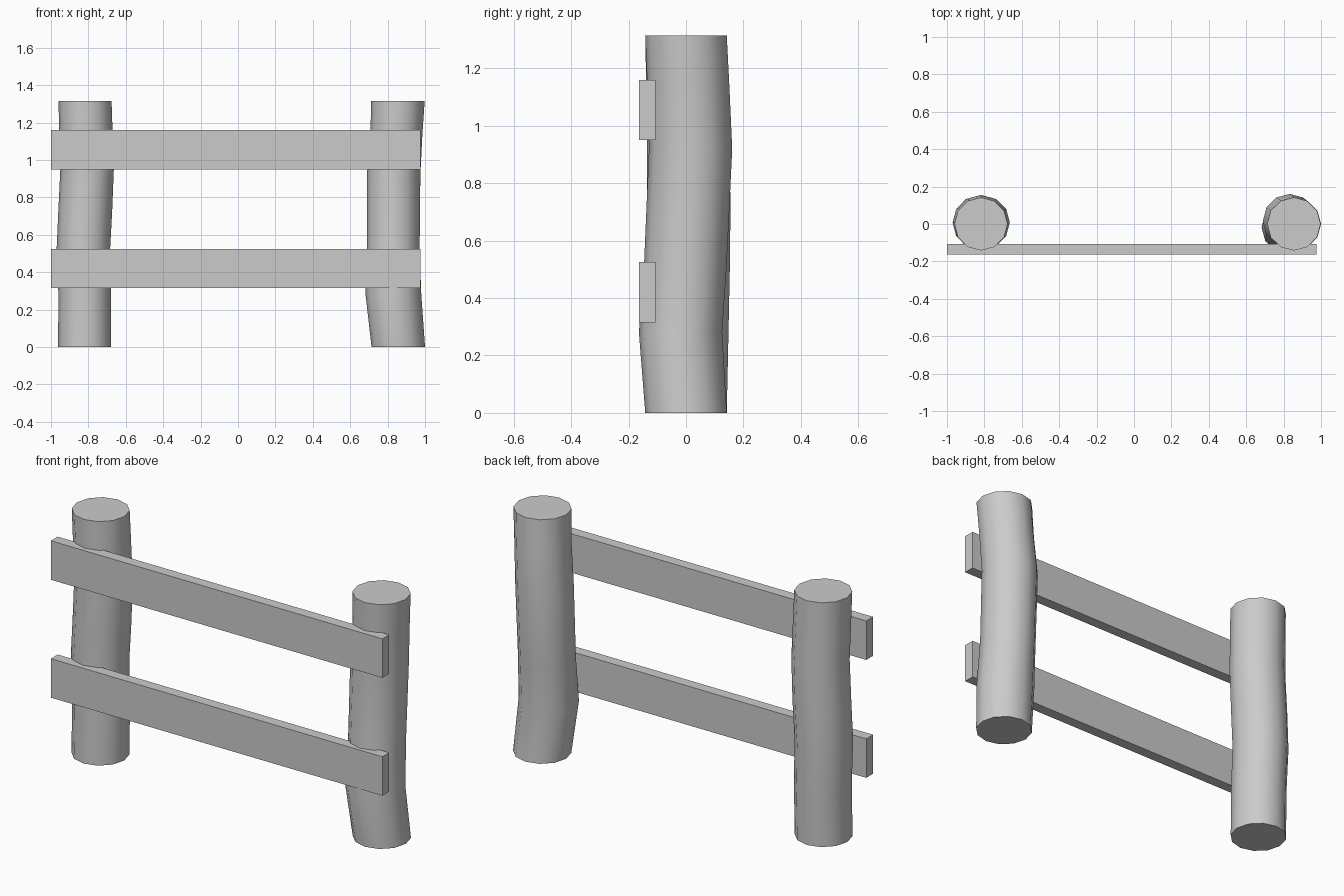
import bpy, bmesh, math

if "Cube" in bpy.data.objects:
    bpy.data.objects.remove(bpy.data.objects["Cube"])

SIDES = 12

def log_post(name, rings):
    """Loft a slightly crooked log; each ring is (z, centre x, centre y, radius x, radius y)."""
    bm = bmesh.new()
    loops = []
    for z, cx, cy, rx, ry in rings:
        loops.append([bm.verts.new((cx + rx * math.cos(2 * math.pi * i / SIDES),
                                    cy + ry * math.sin(2 * math.pi * i / SIDES), z))
                      for i in range(SIDES)])
    for a, b in zip(loops, loops[1:]):
        for i in range(SIDES):
            j = (i + 1) % SIDES
            bm.faces.new((a[i], a[j], b[j], b[i]))
    bm.faces.new(loops[0][::-1])
    bm.faces.new(loops[-1])
    mesh = bpy.data.meshes.new(name)
    bm.to_mesh(mesh)
    bm.free()
    ob = bpy.data.objects.new(name, mesh)
    bpy.context.collection.objects.link(ob)
    bpy.ops.object.select_all(action='DESELECT')
    ob.select_set(True)
    bpy.context.view_layer.objects.active = ob
    bpy.ops.object.shade_smooth_by_angle(angle=math.radians(40))

def rail(name, z0, z1):
    x0, x1, y0, y1 = -1.0, 0.975, -0.164, -0.106
    bpy.ops.mesh.primitive_cube_add(size=1, location=((x0 + x1) / 2, (y0 + y1) / 2, (z0 + z1) / 2))
    ob = bpy.context.object
    ob.name = name
    ob.scale = (x1 - x0, y1 - y0, z1 - z0)
    bpy.ops.object.transform_apply(location=False, rotation=False, scale=True)

# Crooked log posts
log_post("left_post", [
    (0.00, -0.820, 0.000, 0.142, 0.142),
    (0.28, -0.819, 0.005, 0.141, 0.143),
    (0.52, -0.827, 0.008, 0.143, 0.145),
    (0.72, -0.817, 0.010, 0.144, 0.145),
    (0.95, -0.807, 0.008, 0.143, 0.143),
    (1.315, -0.818, 0.000, 0.142, 0.142)])
log_post("right_post", [
    (0.00, 0.857, 0.000, 0.143, 0.142),
    (0.28, 0.831, -0.019, 0.149, 0.145),
    (0.52, 0.830, -0.002, 0.141, 0.144),
    (0.92, 0.832, 0.016, 0.143, 0.145),
    (1.14, 0.847, 0.008, 0.139, 0.143),
    (1.315, 0.855, 0.000, 0.143, 0.142)])

# Plank rails fixed to the front of the posts
rail("lower_rail", 0.315, 0.525)
rail("upper_rail", 0.95, 1.16)
